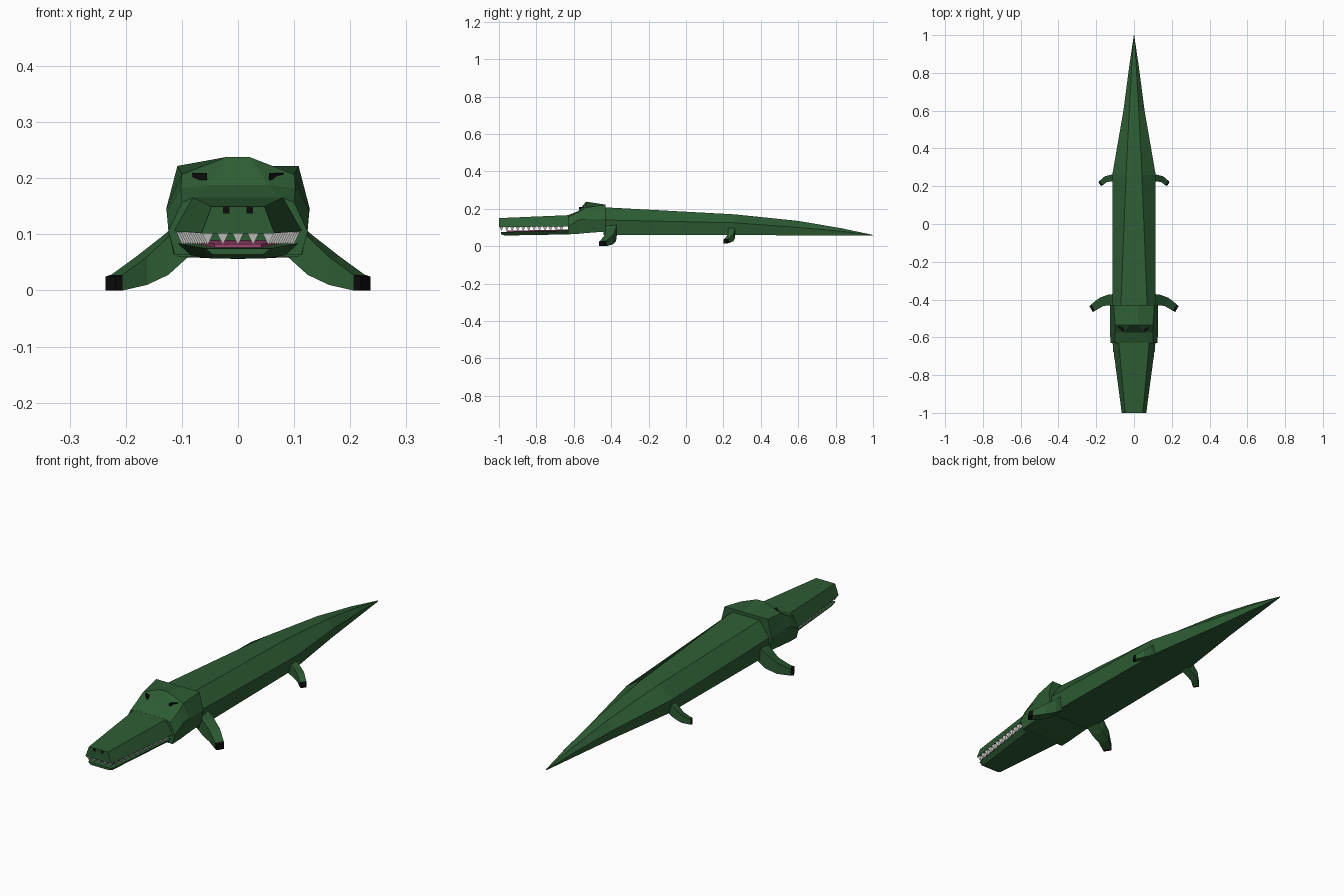
import bpy, bmesh
from mathutils import Vector

if "Cube" in bpy.data.objects:
    bpy.data.objects.remove(bpy.data.objects["Cube"])


def material(name, rgb):
    m = bpy.data.materials.new(name)
    m.diffuse_color = (*rgb, 1)
    m.use_nodes = True
    m.node_tree.nodes["Principled BSDF"].inputs["Base Color"].default_value = m.diffuse_color
    return m


GREEN = material("green", (0.027, 0.11, 0.035))
BLACK = material("black", (0.004, 0.004, 0.004))
WHITE = material("white", (0.9, 0.9, 0.86))
PINK = material("pink", (0.35, 0.06, 0.16))


def finish(name, bm, *mats):
    bmesh.ops.recalc_face_normals(bm, faces=bm.faces)
    me = bpy.data.meshes.new(name)
    bm.to_mesh(me)
    bm.free()
    ob = bpy.data.objects.new(name, me)
    for m in mats:
        me.materials.append(m)
    bpy.context.collection.objects.link(ob)
    return ob


def bridge(bm, rings):
    """Skin a list of equal point rings and cap both ends; returns the end cap."""
    vs = [[bm.verts.new(p) for p in r] for r in rings]
    n = len(vs[0])
    last = []
    for a, b in zip(vs, vs[1:]):
        last = [bm.faces.new((a[i], a[(i + 1) % n], b[(i + 1) % n], b[i])) for i in range(n)]
    bm.faces.new(vs[0])
    return last + [bm.faces.new(vs[-1])]


def loft(name, sections, mat):
    """Each section is (y, right half profile from top to bottom)."""
    bm = bmesh.new()
    bridge(bm, [[(x, y, z) for x, z in half] + [(-x, y, z) for x, z in reversed(half)]
                for y, half in sections])
    return finish(name, bm, mat)


# Body and tail
loft("body_and_tail", [
    (-0.44, [(0.070, 0.208), (0.115, 0.140), (0.108, 0.060)]),
    (0.26, [(0.042, 0.170), (0.115, 0.125), (0.100, 0.059)]),
    (0.60, [(0.025, 0.135), (0.056, 0.100), (0.050, 0.058)]),
    (0.83, [(0.012, 0.096), (0.026, 0.080), (0.022, 0.057)]),
    (1.00, [(0.001, 0.060), (0.001, 0.058), (0.001, 0.056)])], GREEN)

# Head with raised brow
loft("head", [
    (-0.43, [(0.020, 0.222), (0.108, 0.222), (0.128, 0.145), (0.115, 0.078)]),
    (-0.535, [(0.020, 0.238), (0.100, 0.207), (0.128, 0.145), (0.115, 0.070)]),
    (-0.575, [(0.055, 0.188), (0.102, 0.182), (0.127, 0.140), (0.115, 0.066)]),
    (-0.63, [(0.078, 0.166), (0.100, 0.157), (0.124, 0.105), (0.113, 0.063)])], GREEN)

# Jaws and tongue
loft("upper_jaw", [(-0.62, [(0.081, 0.166), (0.115, 0.106)]),
                   (-1.00, [(0.047, 0.150), (0.065, 0.102)])], GREEN)
loft("lower_jaw", [(-0.62, [(0.108, 0.084), (0.085, 0.063)]),
                   (-0.97, [(0.064, 0.076), (0.048, 0.057)]),
                   (-0.99, [(0.058, 0.075), (0.045, 0.064)])], GREEN)
loft("tongue", [(-0.62, [(0.075, 0.089), (0.075, 0.075)]),
                (-0.96, [(0.042, 0.083), (0.042, 0.073)])], PINK)

# Teeth hanging from the rim of the upper jaw
bm = bmesh.new()


def tooth(x, y, z):
    r = 0.011
    base = [bm.verts.new((x + dx, y + dy, z)) for dx, dy in
            ((-r, -r), (r, -r), (r, r), (-r, r))]
    tip = bm.verts.new((x, y, z - 0.023))
    bm.faces.new(base)
    for i in range(4):
        bm.faces.new((base[i], base[(i + 1) % 4], tip))


for i in range(12):
    t = i / 12
    for s in (-1, 1):
        tooth(s * (0.054 + 0.049 * t), -0.987 + 0.35 * t, 0.104)
for i in range(3):
    tooth((i - 1) * 0.027, -0.987, 0.104)
finish("teeth", bm, WHITE)


# Bent legs with black claw ends
def legs(name, joints):
    for side, s in (("right", 1), ("left", -1)):
        bm = bmesh.new()
        rings = []
        for c, (wx, wy), h in joints:
            c, w, up = Vector(c), Vector((wx, wy, 0)), Vector((0, 0, h))
            rings.append([(s * p.x, p.y, p.z) for p in
                          (c + w + up, c - w + up, c - w - up, c + w - up)])
        for f in bridge(bm, rings):
            f.material_index = 1
        finish(f"{name}_{side}", bm, GREEN, BLACK)


legs("front_leg", [
    ((0.095, -0.400, 0.092), (0.002, 0.030), 0.036),
    ((0.130, -0.402, 0.062), (0.006, 0.028), 0.034),
    ((0.172, -0.412, 0.035), (0.010, 0.022), 0.025),
    ((0.216, -0.442, 0.014), (0.010, 0.017), 0.014),
    ((0.227, -0.451, 0.0125), (0.009, 0.015), 0.0125)])
legs("hind_leg", [
    ((0.090, 0.242, 0.085), (0.001, 0.020), 0.026),
    ((0.118, 0.243, 0.066), (0.003, 0.018), 0.024),
    ((0.148, 0.238, 0.044), (0.006, 0.015), 0.018),
    ((0.174, 0.217, 0.027), (0.008, 0.012), 0.011),
    ((0.181, 0.211, 0.025), (0.007, 0.010), 0.010)])

# Eyes and nostrils
for side, s in (("right", 1), ("left", -1)):
    for name, c, d in (("eye", (0.068, -0.540, 0.203), (0.013, 0.020, 0.006)),
                       ("nostril", (0.021, -0.997, 0.143), (0.006, 0.004, 0.006))):
        bm = bmesh.new()
        bmesh.ops.create_cube(bm, size=2)
        for v in bm.verts:
            p = Vector(v.co)
            skew = 0.012 * p.x * s if name == "eye" else 0
            v.co = (s * c[0] + p.x * d[0], c[1] + p.y * d[1] + skew, c[2] + p.z * d[2])
        finish(f"{name}_{side}", bm, BLACK)
